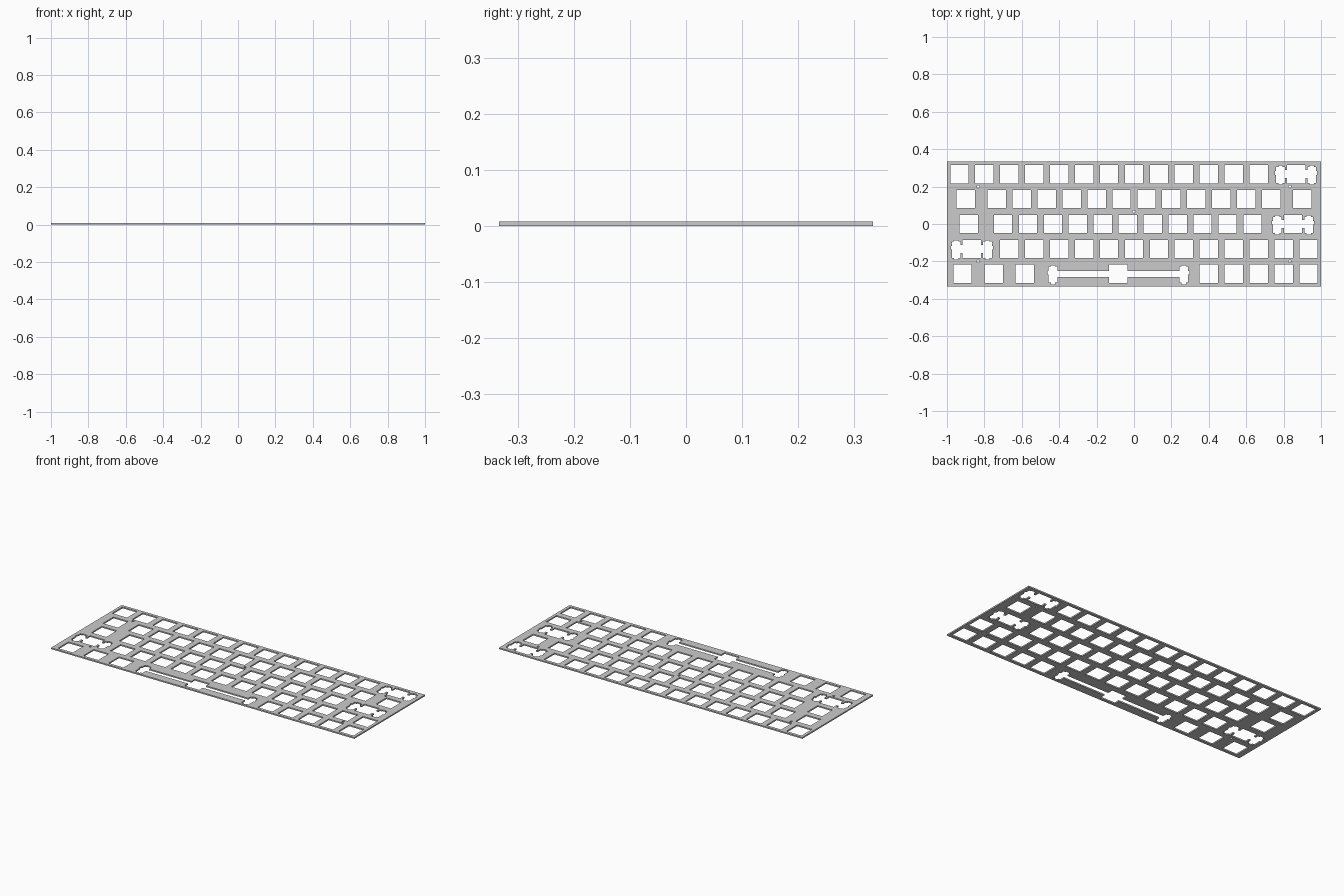
import bpy, bmesh, math

if "Cube" in bpy.data.objects:
    bpy.data.objects.remove(bpy.data.objects["Cube"])

U = 2 / 15            # one key unit
MM = U / 19.05        # one millimetre at model scale
THICK = 0.008

curve = bpy.data.curves.new("switch_plate", 'CURVE')
curve.dimensions = '2D'
curve.fill_mode = 'BOTH'
curve.extrude = THICK / 2


def outline(points):
    s = curve.splines.new('POLY')
    s.points.add(len(points) - 1)
    for p, (x, y) in zip(s.points, points):
        p.co = (x, y, 0, 1)
    s.use_cyclic_u = True


def rect(cx, cy, w, h):
    outline([(cx + sx * w / 2, cy + sy * h / 2)
             for sx, sy in ((-1, -1), (1, -1), (1, 1), (-1, 1))])


def switch(col, row):
    rect(-1 + col * U, (2 - row) * U, 14 * MM, 14 * MM)


def stabilised(col, row, w, c):
    # switch hole joined to two stabiliser pockets by a channel of half height c
    half = [(7, 7), (7, c), (w - 3.325, c), (w - 3.325, 5.53),
            (w - 1.65, 5.53), (w - 1.65, 6.45), (w + 1.65, 6.45), (w + 1.65, 5.53),
            (w + 3.325, 5.53), (w + 3.325, 2.3), (w + 4.2, 2.3), (w + 4.2, -0.5),
            (w + 3.325, -0.5), (w + 3.325, -6.77), (w + 1.65, -6.77),
            (w + 1.65, -7.97), (w - 1.65, -7.97), (w - 1.65, -6.77),
            (w - 3.325, -6.77), (w - 3.325, -c), (7, -c), (7, -7)]
    pts = half + [(-x, y) for x, y in reversed(half)]
    cx, cy = -1 + col * U, (2 - row) * U
    outline([(cx + x * MM, cy + y * MM) for x, y in pts])


# plate edge
rect(0, 0, 2, 5 * U)

# plain switch holes, as column centres in key units for each row
rows = [
    [0.5 + i for i in range(13)],
    [0.75] + [2 + i for i in range(12)] + [14.25],
    [0.875] + [2.25 + i for i in range(11)],
    [2.5 + i for i in range(13)],
    [0.625, 1.875, 3.125] + [10.5 + i for i in range(5)],
]
for r, cols in enumerate(rows):
    for col in cols:
        switch(col, r)

# wide keys with stabilisers
stabilised(14, 0, 11.94, 3.0)
stabilised(13.875, 2, 11.94, 3.0)
stabilised(1, 3, 11.94, 3.0)
stabilised(6.875, 4, 50, 2.3)

# screw holes
for x, y in ((-6.25, 1.5), (6.25, 1.5), (0, 0.5), (-6.25, -1.5), (6.25, -1.5)):
    outline([(x * U + 0.007 * math.cos(a * math.tau / 16),
              y * U + 0.007 * math.sin(a * math.tau / 16)) for a in range(16)])

# turn the filled outline into a solid mesh resting on the ground
plate = bpy.data.objects.new("switch_plate", curve)
bpy.context.collection.objects.link(plate)
bpy.context.view_layer.objects.active = plate
plate.select_set(True)
bpy.ops.object.convert(target='MESH')
plate = bpy.context.object
bm = bmesh.new()
bm.from_mesh(plate.data)
bmesh.ops.remove_doubles(bm, verts=bm.verts, dist=1e-5)
bmesh.ops.translate(bm, verts=bm.verts, vec=(0, 0, THICK / 2))
bmesh.ops.recalc_face_normals(bm, faces=bm.faces)
for f in bm.faces:
    f.smooth = False
bm.to_mesh(plate.data)
bm.free()
